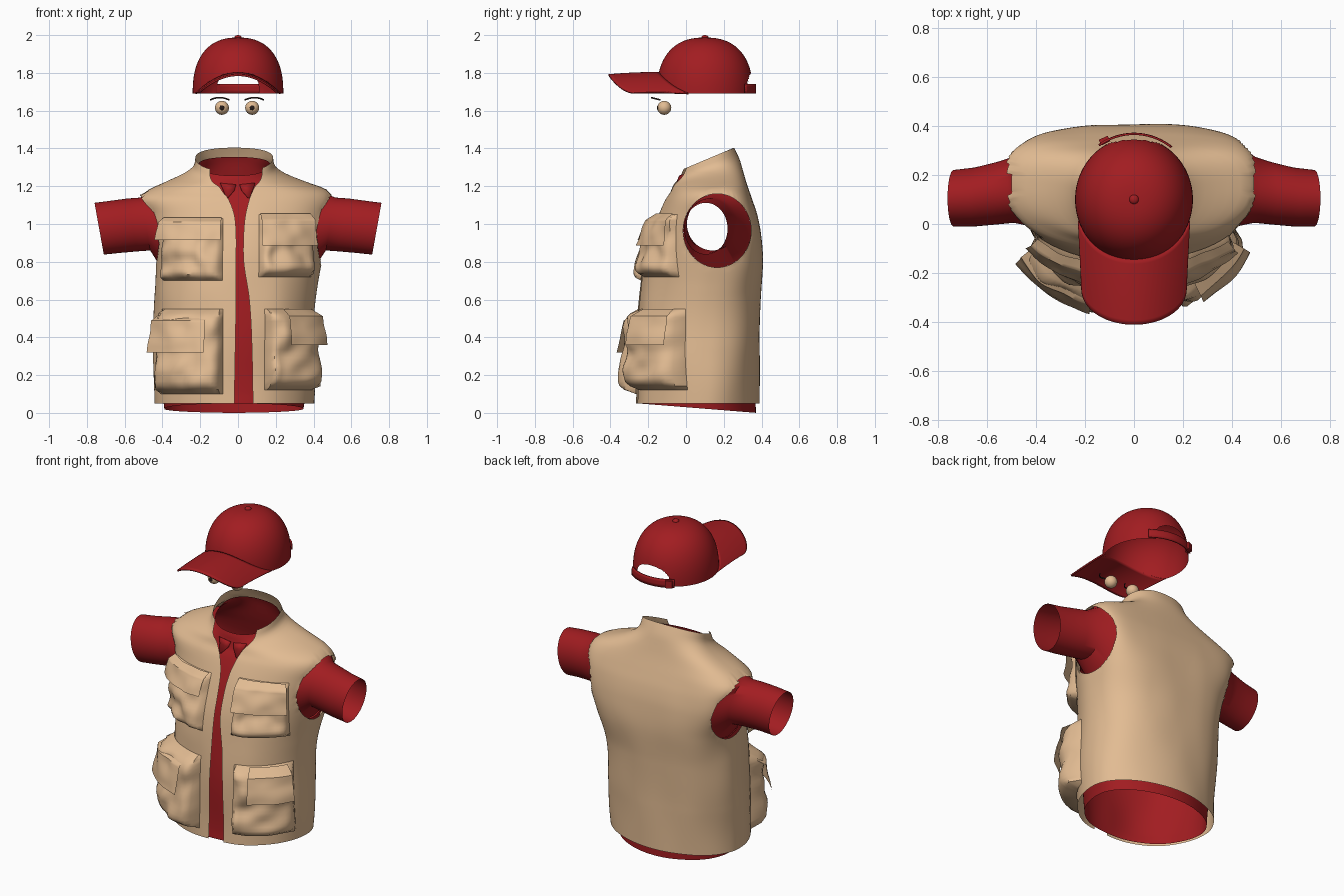
import bpy, bmesh
from math import sin, cos, pi, asin, sqrt, radians, copysign
from mathutils import Vector, noise

if "Cube" in bpy.data.objects:
    bpy.data.objects.remove(bpy.data.objects["Cube"])


def material(name, rgb):
    m = bpy.data.materials.new(name)
    m.use_nodes = True
    m.diffuse_color = (*rgb, 1)
    b = m.node_tree.nodes["Principled BSDF"]
    b.inputs["Base Color"].default_value = (*rgb, 1)
    b.inputs["Roughness"].default_value = 0.8
    return m


RED = material("red cloth", (0.36, 0.012, 0.015))
TAN = material("tan cloth", (0.76, 0.5, 0.29))
DARK = material("dark brown", (0.02, 0.012, 0.01))


def finish(obj, mat):
    obj.data.materials.append(mat)
    bpy.ops.object.select_all(action='DESELECT')
    obj.select_set(True)
    bpy.context.view_layer.objects.active = obj
    bpy.ops.object.shade_smooth_by_angle(angle=radians(45))
    return obj


def sheet(name, rows, mat, closed=False, cut=None, thick=0):
    """Skin a list of point rows; optionally cut an opening into it."""
    bm = bmesh.new()
    grid = [[bm.verts.new(p) for p in row] for row in rows]
    n = len(rows[0])
    for a, b in zip(grid, grid[1:]):
        for i in range(n if closed else n - 1):
            j = (i + 1) % n
            bm.faces.new((a[i], a[j], b[j], b[i]))
    bmesh.ops.remove_doubles(bm, verts=bm.verts[:], dist=1e-5)
    if cut:
        gone = [f for f in bm.faces if cut(f.calc_center_median())[0] < 1]
        bmesh.ops.delete(bm, geom=gone, context='FACES')
        for v in bm.verts:
            d, snapped = cut(v.co)
            if v.is_boundary and 0.6 < d < 1.4:
                v.co = snapped
    bmesh.ops.recalc_face_normals(bm, faces=bm.faces[:])
    me = bpy.data.meshes.new(name)
    bm.to_mesh(me)
    bm.free()
    obj = bpy.data.objects.new(name, me)
    bpy.context.collection.objects.link(obj)
    if thick:
        s = obj.modifiers.new("thickness", 'SOLIDIFY')
        s.thickness, s.offset = thick, 0
    return finish(obj, mat)


def span(a, b, n):
    return [a + (b - a) * i / n for i in range(n + 1)]


# Torso rings: height, centre x, half width, front y, back y, opening left/right x,
# tilt, squareness of the back
RINGS = [
    (0.05, -.02, .42, -.265, .39, -.02, .08, 0, 2.0),
    (0.30, -.02, .425, -.265, .39, -.015, .075, 0, 2.15),
    (0.60, -.015, .425, -.25, .395, -.01, .06, 0, 2.5),
    (0.80, 0, .435, -.22, .408, -.01, .03, 0, 3.2),
    (0.95, 0, .465, -.18, .395, -.01, .03, 0, 4.2),
    (1.05, -.005, .495, -.145, .375, -.02, .04, 0, 4.2),
    (1.13, -.015, .52, -.11, .35, -.05, .06, 0, 3.6),
    (1.18, -.005, .475, -.085, .33, -.08, .075, .05, 3),
    (1.22, -.015, .375, -.075, .315, -.1, .09, .1, 2.8),
    (1.26, -.02, .275, -.07, .3, -.13, .11, .2, 2.5),
    (1.30, -.02, .22, -.065, .285, -.145, .125, .3, 2.3),
    (1.36, -.02, .205, -.045, .255, -.15, .13, .42, 2.3),
]
FRONT = 2.2


def ring(z):
    """Smoothly interpolated ring values at a height."""
    z = min(max(z, RINGS[0][0]), RINGS[-1][0])
    i = 0
    while i < len(RINGS) - 2 and z > RINGS[i + 1][0]:
        i += 1
    a, b = RINGS[i], RINGS[i + 1]
    p, q = RINGS[max(i - 1, 0)], RINGS[min(i + 2, len(RINGS) - 1)]
    h = b[0] - a[0]
    t = (z - a[0]) / h
    out = []
    for k in range(1, len(a)):
        ma = (b[k] - p[k]) / (b[0] - p[0]) * h
        mb = (q[k] - a[k]) / (q[0] - a[0]) * h
        out.append((2*t**3 - 3*t*t + 1) * a[k] + (t**3 - 2*t*t + t) * ma
                   + (3*t*t - 2*t**3) * b[k] + (t**3 - t*t) * mb)
    return out


def middle(yf, yb):
    return yf + 0.58 * (yb - yf)


def power(v, e):
    return copysign(abs(v) ** e, v)


def torso(th, z, inset=0.0, narrow=0.0):
    """Point on the torso; th = 0 is the front, th = 90 degrees is +x."""
    cx, hw, yf, yb, _, _, k, back = ring(z)
    yc = middle(yf, yb)
    n, depth = (FRONT, yc - yf) if cos(th) > 0 else (back, yb - yc)
    x = cx + (hw - inset - narrow) * power(sin(th), 2 / n)
    y = yc - (depth - inset) * power(cos(th), 2 / n)
    w = 1 + 0.025 * noise.noise(Vector((x * 5, y * 5, z * 3)))
    return Vector((x * w, yc + (y - yc) * w, z + k * (y - 0.15)))


def angle_at(x, z):
    cx, hw = ring(z)[:2]
    r = max(-0.99, min(0.99, (x - cx) / hw))
    return asin(power(r, FRONT / 2))


def side_x(y, z, side, inset):
    cx, hw, yf, yb, _, _, _, back = ring(z)
    yc = middle(yf, yb)
    n, b = (FRONT, yc - yf) if y < yc else (back, yb - yc)
    return cx + side * (hw - inset) * max(0, 1 - abs((y - yc) / b) ** n) ** (1 / n)


# Armholes
ARM_Y, ARM_Z, ARM_RY, ARM_RZ = 0.165, 0.965, 0.18, 0.195


def armhole(p):
    dy, dz = p.y - ARM_Y, p.z - ARM_Z
    d = sqrt((dy / ARM_RY) ** 2 + (dz / ARM_RZ) ** 2)
    if abs(p.x) < 0.25 or d < 1e-4:
        return 9, p
    return d, Vector((p.x, ARM_Y + dy / d, ARM_Z + dz / d))


# Vest body, open at the front
rows = []
for z in span(0.05, 1.36, 80):
    gl, gr = ring(z)[4:6]
    rows.append([torso(th, z) for th in span(angle_at(gr, z), 2 * pi + angle_at(gl, z), 160)])
sheet("vest_body", rows, TAN, cut=armhole)

# Shirt body with a hem that dips at the back
rows = []
for z in span(0, 1.32, 80):
    row = [torso(2 * pi * i / 160, z, 0.022, 0.03 * max(0, 1 - z / 0.3)) for i in range(160)]
    for p in row:
        p.z += (0.03 - 0.08 * p.y) * max(0, 1 - z / 0.1)
    rows.append(row)
sheet("shirt_body", rows, RED, closed=True, cut=armhole)

# Sleeves and collar points
for side, label in ((1, "left"), (-1, "right")):
    angles = [2 * pi * i / 48 for i in range(48)]
    root = []
    for a in angles:
        y, z = ARM_Y + ARM_RY * cos(a), ARM_Z + ARM_RZ * sin(a)
        root.append(Vector((side_x(y, z, side, 0.025), y, z)))
    rows = [root]
    for x, y, z, ry, rz in ((.49, .14, 1.0, .135, .14), (.56, .125, .995, .127, .14),
                            (.65, .11, .985, .12, .138), (.735, .105, .975, .115, .137)):
        rows.append([Vector((side * (x + 0.18 * rz * sin(a)), y + ry * cos(a), z + rz * sin(a)))
                     for a in angles])
    sheet(label + "_sleeve", rows, RED, closed=True)

    def on_chest(x, z, lift):
        p = torso(angle_at(side * x, z), z, 0.02)
        return p + Vector((0, -lift, 0))
    sheet(label + "_collar_point", [
        [on_chest(.01, 1.235, .004), on_chest(.1, 1.25, .004)],
        [on_chest(.02, 1.19, .008), on_chest(.085, 1.2, .006)],
        [on_chest(.055, 1.14, .01), on_chest(.065, 1.14, .01)]], RED, thick=0.005)


# Pockets follow the chest; flaps flare away at the bottom
def patch(name, x0, x1, z0, z1, height, n=20):
    rows = []
    for v in span(0, 1, n):
        z = z0 + (z1 - z0) * v
        row = []
        for u in span(0, 1, n):
            th = angle_at(x0 + (x1 - x0) * u, z)
            p = torso(th, z)
            out = Vector((sin(th) / 0.43, -cos(th) / 0.34, 0)).normalized()
            crease = noise.noise(Vector((p.x * 14, 3 * x0, p.z * 11)))
            row.append(p + out * height(u, v, crease))
        rows.append(row)
    sheet(name, rows, TAN)


def pocket(name, x0, x1, z0, z1, depth, f0, f1, fz0, fz1):
    def pouch(u, v, crease):
        edge = min(1, min(u, 1 - u, v, 1 - v) / 0.12)
        return 0.003 + sqrt(edge) * (depth * (1.1 - 0.3 * v) + 0.03 * crease)

    def flap(u, v, crease):
        return (depth * (1.25 - 0.4 * v) + 0.012 + 0.012 * crease
                - 0.7 * depth * max(0, v - 0.8) / 0.2)
    patch(name, x0, x1, z0, z1, pouch)
    patch(name + "_flap", f0, f1, fz0, fz1, flap)


pocket("right_chest_pocket", -.39, -.08, .70, 1.03, .05, -.385, -.085, .915, 1.035)
pocket("left_chest_pocket", .11, .385, .72, 1.05, .05, .115, .37, .885, 1.055)
pocket("right_hip_pocket", -.405, -.08, .1, .55, .085, -.39, -.155, .32, .53)
pocket("left_hip_pocket", .14, .39, .12, .55, .09, .225, .37, .36, .55)

# Cap crown with raised front edge and a rear notch
CY, CZ, CH, FULL = 0.1, 1.69, 0.297, 0.83


def brim_z(x):
    return max(CZ, 1.8 - 0.1 * (x / 0.215) ** 2)


def crown(phi, a, grow=0.0):
    r = max(cos(a), 0) ** FULL
    return Vector(((0.24 + grow) * sin(phi) * r, CY - (0.254 + grow) * cos(phi) * r,
                   CZ + CH * sin(a) ** FULL))


def low(phi):
    if cos(phi) < 0:
        return 0
    return asin(((brim_z(0.238 * sin(phi)) - CZ) / CH) ** (1 / FULL))


def notch(p):
    dx, dz = p.x, p.z - 1.735
    d = sqrt((dx / 0.11) ** 2 + (max(dz, 0) / 0.065) ** 2)
    if p.y < 0.2 or d < 1e-4 or d > 1.15:
        return 9, p
    return d, Vector((dx / d, p.y, 1.735 + (dz / d if dz > 0 else dz)))


turn = [2 * pi * i / 120 for i in range(120)]
sheet("cap_crown", [[crown(t, low(t) + (pi / 2 - low(t)) * v) for t in turn]
                    for v in span(0, 1, 40)], RED, closed=True, cut=notch)

# Cap visor, strap, buckle and top button
rows = []
for v in span(0, 1, 14):
    row = []
    for u in span(-1, 1, 40):
        phi = u * radians(70)
        a = crown(phi, low(phi))
        b = Vector((0.21 * sin(u * pi / 2), -0.27 - 0.14 * cos(u * pi / 2), 0))
        p = a.lerp(b, v)
        p.z = brim_z(p.x) - 0.012 * v * v
        row.append(p)
    rows.append(row)
sheet("cap_visor", rows, RED, thick=0.01)
sheet("cap_strap", [[crown(pi + t, a, 0.014) for t in span(-0.65, 0.6, 24)]
                    for a in span(0, 0.12, 3)], RED, thick=0.008)


def ball(name, loc, scale, mat):
    bpy.ops.mesh.primitive_uv_sphere_add(segments=24, ring_count=16, radius=1, location=loc)
    o = bpy.context.object
    o.name, o.scale = name, scale
    return finish(o, mat)


bpy.ops.mesh.primitive_cube_add(size=1, location=(-.12, .34, 1.715), rotation=(0, 0, radians(25)))
buckle = bpy.context.object
buckle.name, buckle.scale = "cap_buckle", (.04, .025, .045)
finish(buckle, RED)
ball("cap_button", (0, CY, 1.987), (.019, .019, .013), RED)

# Eyes with pupils and lashes
for x, label in ((.075, "left"), (-.085, "right")):
    ball(label + "_eye", (x, -.115, 1.615), (.037, .037, .037), TAN)
    ball(label + "_pupil", (x, -.149, 1.615), (.013, .005, .013), DARK)
    s = copysign(1, x)
    sheet(label + "_lashes", [[Vector((x + s * (.05 * t + .012), -.185 + .05 * t * t,
                                       1.669 - .012 * t * t + h)) for t in span(-1, 1, 10)]
                              for h in (-.004, .004)], DARK, thick=0.003)
